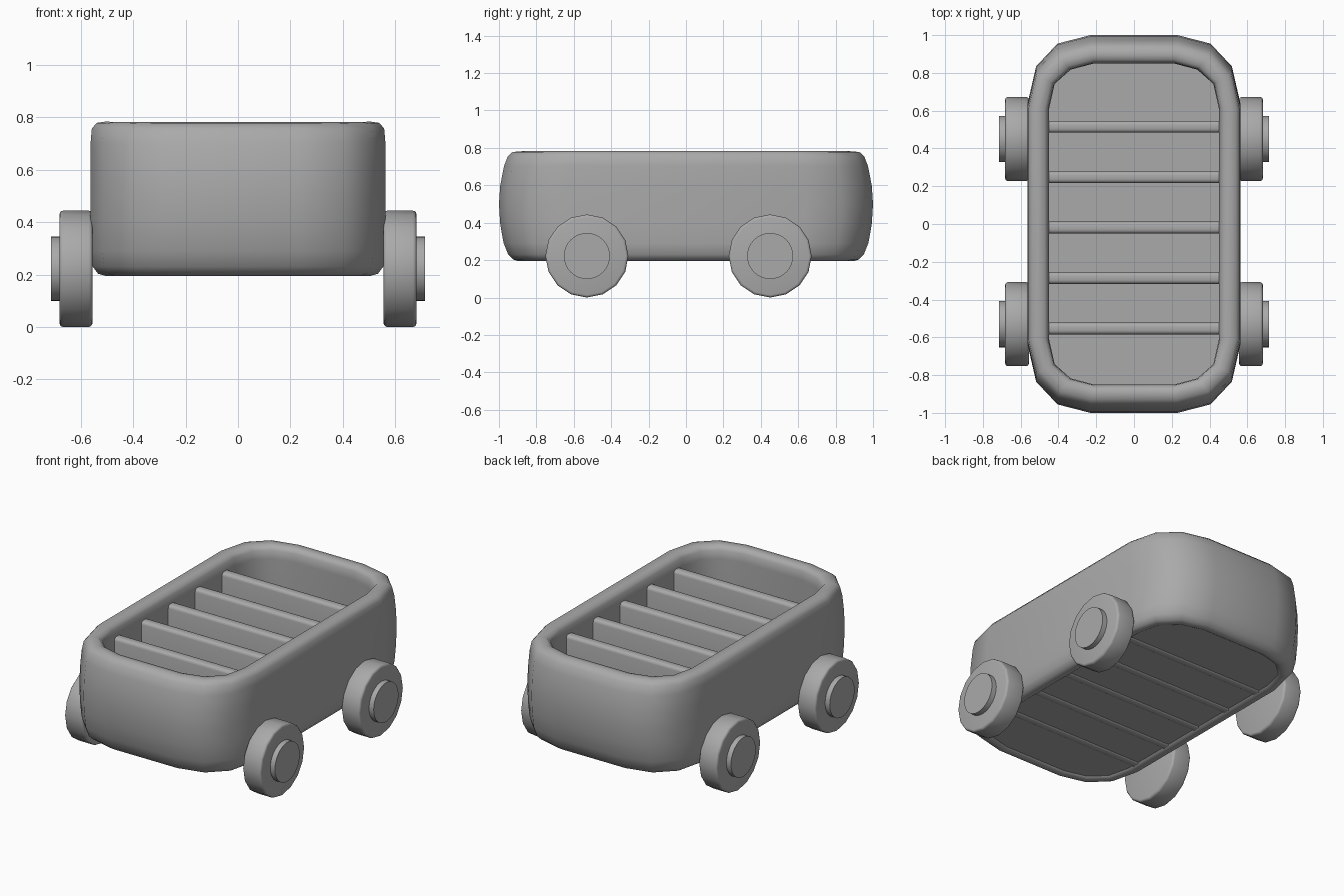
import bpy, bmesh, math
from mathutils import Matrix

cube = bpy.data.objects.get("Cube")
if cube:
    bpy.data.objects.remove(cube, do_unlink=True)

grey = bpy.data.materials.new("plain grey")
grey.use_nodes = True
grey.diffuse_color = (0.4, 0.4, 0.4, 1)
grey.node_tree.nodes["Principled BSDF"].inputs["Base Color"].default_value = (0.4, 0.4, 0.4, 1)


def finish(bm, name, angle=35):
    """Turn a bmesh into a shaded, coloured object."""
    bmesh.ops.recalc_face_normals(bm, faces=bm.faces)
    mesh = bpy.data.meshes.new(name)
    bm.to_mesh(mesh)
    bm.free()
    mesh.materials.append(grey)
    mesh.shade_smooth()
    mesh.set_sharp_from_angle(angle=math.radians(angle))
    obj = bpy.data.objects.new(name, mesh)
    bpy.context.collection.objects.link(obj)
    return obj


def mirrored(quarter):
    """Mirror a quarter outline into a full loop."""
    half = quarter + [(x, -y) for x, y in reversed(quarter)]
    return half + [(-x, -y) for x, y in half]


OUTER = mirrored([(0.23, 1.0), (0.405, 0.955), (0.518, 0.835), (0.563, 0.64)])
INNER = mirrored([(0.21, 0.90), (0.335, 0.865), (0.42, 0.785), (0.45, 0.645)])


def ring(bm, t, z, stretch):
    """Loop between the inner (t=0) and outer (t=1) outlines."""
    verts = []
    for (ax, ay), (bx, by) in zip(INNER, OUTER):
        y = (ay + (by - ay) * t) * stretch
        dip = 0.008 * abs(y) if z > 0.7 else 0
        verts.append(bm.verts.new((ax + (bx - ax) * t, y, z - dip)))
    return verts


# Body wall: a closed rounded section swept round the outline
SECTION = [
    (0.50, 0.195, 0.945), (0.75, 0.203, 0.948), (0.93, 0.230, 0.957),
    (1.00, 0.290, 0.975), (1.00, 0.390, 0.993), (1.00, 0.500, 1.000),
    (1.00, 0.600, 0.993), (1.00, 0.710, 0.973), (0.96, 0.762, 0.957),
    (0.80, 0.784, 0.948), (0.50, 0.789, 0.945), (0.20, 0.784, 0.945),
    (0.04, 0.762, 0.945), (0.00, 0.710, 0.945), (0.00, 0.500, 0.960),
    (0.00, 0.290, 0.950), (0.07, 0.230, 0.945), (0.25, 0.203, 0.945),
]
bm = bmesh.new()
rings = [ring(bm, *row) for row in SECTION]
for i, a in enumerate(rings):
    b = rings[(i + 1) % len(rings)]
    for j in range(len(a)):
        k = (j + 1) % len(a)
        bm.faces.new((a[j], a[k], b[k], b[j]))
finish(bm, "body_wall", 80)

# Floor, set just above the lower rim
bm = bmesh.new()
base = bm.faces.new(ring(bm, 0.4, 0.208, 0.945))
top = bmesh.ops.extrude_face_region(bm, geom=[base], use_keep_orig=True)
bmesh.ops.translate(bm, vec=(0, 0, 0.022),
                    verts=[v for v in top["geom"] if isinstance(v, bmesh.types.BMVert)])
finish(bm, "floor")

# Dividers with rounded edges
for i in range(5):
    bm = bmesh.new()
    bmesh.ops.create_cube(bm, size=1)
    bmesh.ops.scale(bm, vec=(0.96, 0.062, 0.51), verts=bm.verts)
    bmesh.ops.translate(bm, vec=(0, -0.553 + i * 0.267, 0.456), verts=bm.verts)
    long_edges = [e for e in bm.edges if abs(e.verts[0].co.x - e.verts[1].co.x) > 0.5]
    bmesh.ops.bevel(bm, geom=long_edges, offset=0.02, segments=3, profile=0.5, affect='EDGES')
    finish(bm, f"divider_{i + 1}")


def disc(name, sides, radius, x_in, x_out, side, y, bevel=0):
    """Round disc with its axis along x."""
    bm = bmesh.new()
    bmesh.ops.create_cone(bm, cap_ends=True, segments=sides, radius1=radius,
                          radius2=radius, depth=x_out - x_in)
    if bevel:
        rims = [e for e in bm.edges if abs(e.verts[0].co.z - e.verts[1].co.z) < 0.001]
        bmesh.ops.bevel(bm, geom=rims, offset=bevel, segments=3, profile=0.5, affect='EDGES')
    place = Matrix.Translation((side * (x_in + x_out) / 2, y, 0.222))
    bm.transform(place @ Matrix.Rotation(math.pi / 2, 4, 'Y'))
    finish(bm, name)


# Wheels and hubs
for end, y in (("front", -0.53), ("back", 0.45)):
    for label, side in (("left", 1), ("right", -1)):
        disc(f"{end}_{label}_wheel", 16, 0.222, 0.556, 0.682, side, y, 0.014)
        disc(f"{end}_{label}_hub", 32, 0.123, 0.66, 0.714, side, y)
